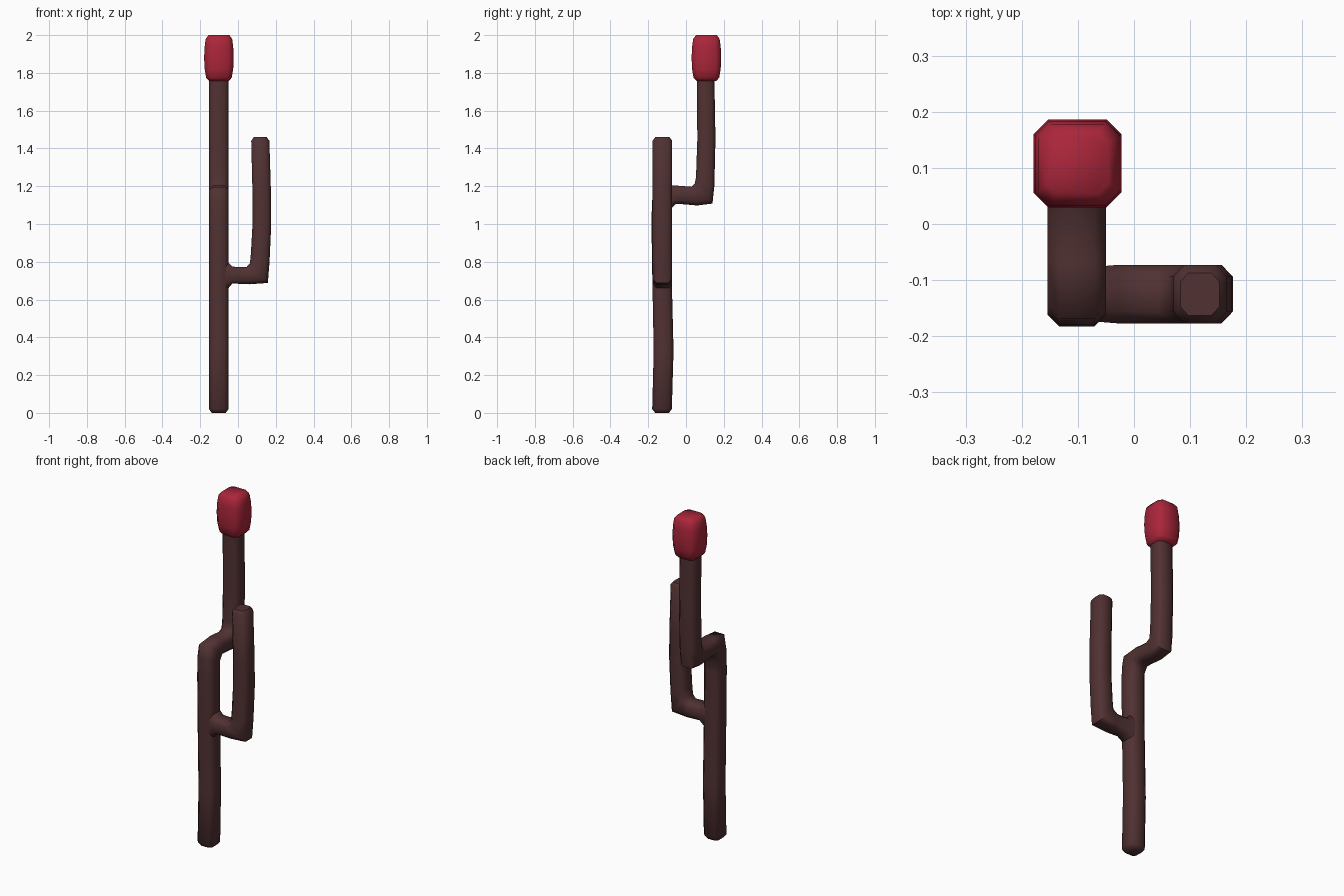
import bpy, bmesh, math
from mathutils import Vector

if "Cube" in bpy.data.objects:
    bpy.data.objects.remove(bpy.data.objects["Cube"])


def material(name, rgb):
    m = bpy.data.materials.new(name)
    m.diffuse_color = (*rgb, 1)
    m.use_nodes = True
    m.node_tree.nodes["Principled BSDF"].inputs["Base Color"].default_value = m.diffuse_color
    return m


BARK = material("dark_brown_bark", (0.082, 0.031, 0.032))
RED = material("crimson", (0.402, 0.019, 0.042))


def sweep(name, rings, to_3d, mat, chamfer=0.2):
    """Loft chamfered-square rings. Each ring: (a, z, b, z2, half_depth),
    two opposite side points in a plane plus the depth across the plane."""
    c = chamfer
    outline = [(c, -1), (1 - c, -1), (1, 2 * c - 1), (1, 1 - 2 * c),
               (1 - c, 1), (c, 1), (0, 1 - 2 * c), (0, 2 * c - 1)]
    bm = bmesh.new()
    loops = []
    for a, z, b, z2, half in rings:
        p, q = Vector((a, z)), Vector((b, z2))
        loops.append([bm.verts.new(to_3d(*p.lerp(q, s), t * half)) for s, t in outline])
    for lo, hi in zip(loops, loops[1:]):
        for i in range(8):
            j = (i + 1) % 8
            bm.faces.new((lo[i], lo[j], hi[j], hi[i]))
    bm.faces.new(loops[0])
    bm.faces.new(loops[-1])
    bmesh.ops.recalc_face_normals(bm, faces=bm.faces)
    me = bpy.data.meshes.new(name)
    bm.to_mesh(me)
    bm.free()
    me.materials.append(mat)
    ob = bpy.data.objects.new(name, me)
    bpy.context.collection.objects.link(ob)
    bpy.context.view_layer.objects.active = ob
    ob.select_set(True)
    bpy.ops.object.shade_smooth_by_angle(angle=math.radians(50))
    ob.select_set(False)
    return ob


W = 0.052
# main stem: rises, steps backwards, rises again (bends in the y-z plane)
sweep("main_stem", [
    (-0.163, 0.0, -0.09, 0.0, 0.037),
    (-0.179, 0.02, -0.075, 0.02, W),
    (-0.171, 0.33, -0.066, 0.33, W),
    (-0.178, 0.69, -0.075, 0.69, W),
    (-0.183, 1.0, -0.078, 1.0, W),
    (-0.18, 1.12, -0.075, 1.085, W),
    (-0.168, 1.195, -0.052, 1.107, W),
    (-0.07, 1.205, -0.02, 1.105, W),
    (0.03, 1.197, 0.06, 1.098, W),
    (0.047, 1.215, 0.14, 1.108, W),
    (0.053, 1.25, 0.15, 1.2, W),
    (0.06, 1.45, 0.156, 1.45, W),
    (0.057, 1.78, 0.15, 1.78, W),
], lambda a, z, d: (-0.102 + d, a, z), BARK)

# side branch: leaves the stem to the right, then rises (bends in the x-z plane)
sweep("side_branch", [
    (-0.1, 0.80, -0.1, 0.65, 0.046),
    (-0.055, 0.80, -0.055, 0.655, 0.05),
    (-0.03, 0.774, -0.03, 0.685, W),
    (0.045, 0.772, 0.06, 0.681, W),
    (0.063, 0.792, 0.158, 0.688, W),
    (0.068, 0.84, 0.167, 0.80, W),
    (0.077, 1.0, 0.176, 1.0, W),
    (0.077, 1.15, 0.175, 1.15, W),
    (0.07, 1.44, 0.166, 1.44, W),
    (0.083, 1.46, 0.152, 1.46, 0.038),
], lambda a, z, d: (a, -0.125 + d, z), BARK)

# red tip: slightly barrel-shaped chamfered block
sweep("red_tip",
      [(-h, z, h, z, h) for h, z in [(0.052, 1.757), (0.068, 1.775), (0.0755, 1.82),
                                     (0.0785, 1.88), (0.0755, 1.94), (0.07, 1.98), (0.055, 2.0)]],
      lambda a, z, d: (-0.101 + a, 0.108 + d, z), RED, 0.17)
